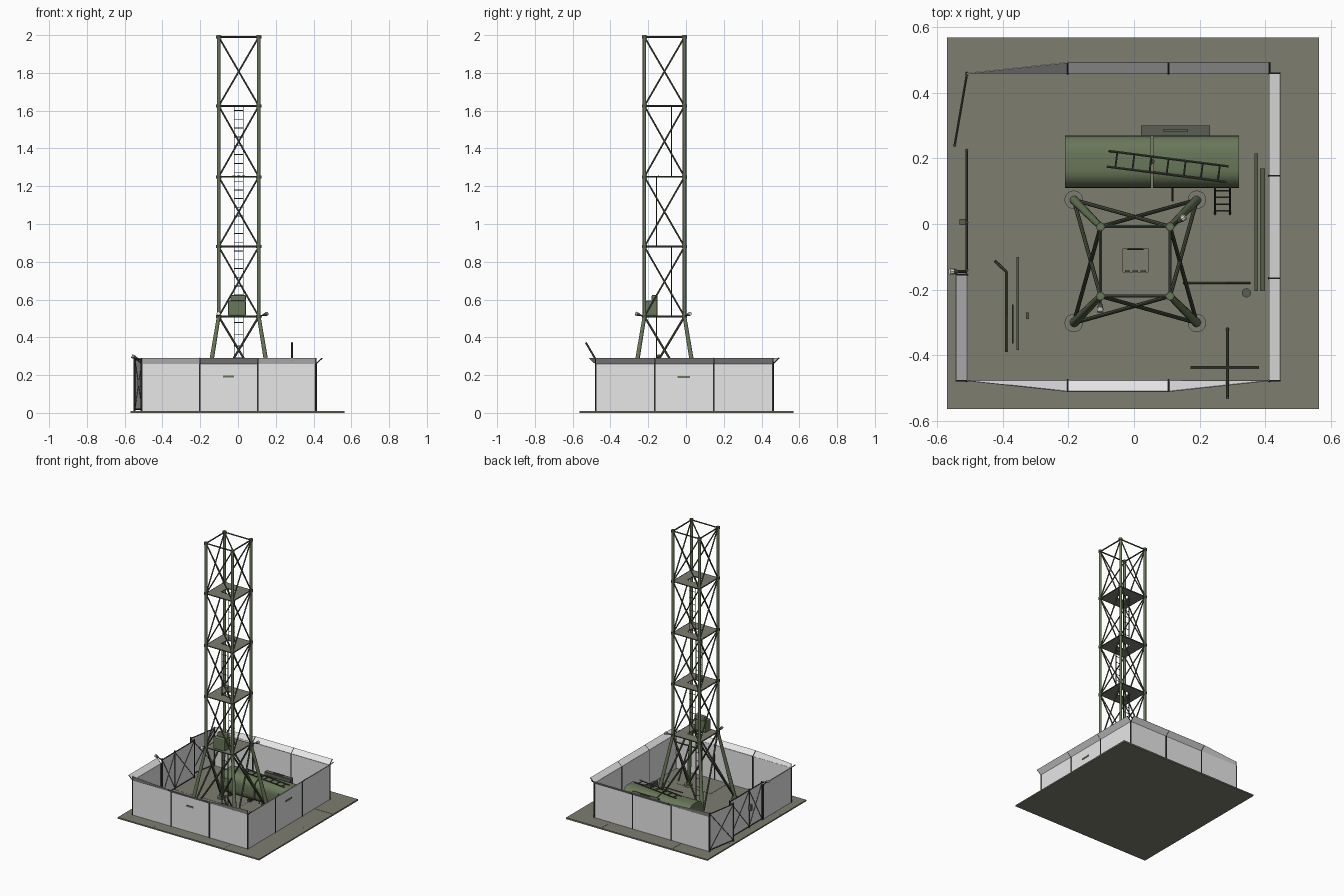
import bpy, bmesh, math, random
from mathutils import Vector, Matrix

if "Cube" in bpy.data.objects:
    bpy.data.objects.remove(bpy.data.objects["Cube"])
random.seed(4)


def material(name, r, g, b):
    m = bpy.data.materials.new(name)
    m.use_nodes = True
    m.diffuse_color = (r, g, b, 1)
    m.node_tree.nodes["Principled BSDF"].inputs["Base Color"].default_value = (r, g, b, 1)
    return m


CONCRETE = material("khaki concrete", 0.205, 0.205, 0.162)
SHEET = material("pale sheet metal", 0.8, 0.8, 0.8)
OLIVE = material("olive paint", 0.14, 0.185, 0.1)
MID = material("mid olive steel", 0.088, 0.108, 0.066)
BRACE = material("dark olive steel", 0.06, 0.068, 0.05)
DARK = material("dark steel", 0.05, 0.05, 0.047)
CRATE = material("grey green paint", 0.105, 0.11, 0.092)
LAMP = material("lamp white", 0.8, 0.8, 0.78)


def box(bm, x0, x1, y0, y1, z0, z1):
    mid = Vector(((x0 + x1) / 2, (y0 + y1) / 2, (z0 + z1) / 2))
    size = Matrix.Diagonal((x1 - x0, y1 - y0, z1 - z0, 1))
    bmesh.ops.create_cube(bm, size=1, matrix=Matrix.Translation(mid) @ size)


def rod(bm, a, b, r, sides=8, r2=None):
    a, b = Vector(a), Vector(b)
    turn = (b - a).to_track_quat("Z", "Y").to_matrix().to_4x4()
    bmesh.ops.create_cone(bm, cap_ends=True, segments=sides, radius1=r,
                          radius2=r if r2 is None else r2, depth=(b - a).length,
                          matrix=Matrix.Translation((a + b) / 2) @ turn)


def ladder(bm, foot, top, side, half, r, rungs):
    foot, top, side = Vector(foot), Vector(top), Vector(side).normalized() * half
    for s in (-1, 1):
        rod(bm, foot + side * s, top + side * s, r, 6)
    for i in range(rungs):
        p = foot.lerp(top, (i + 0.5) / rungs)
        rod(bm, p - side, p + side, r * 0.8, 6)


def finish(name, bm, mat, smooth=False):
    me = bpy.data.meshes.new(name)
    bm.to_mesh(me)
    bm.free()
    me.materials.append(mat)
    ob = bpy.data.objects.new(name, me)
    bpy.context.collection.objects.link(ob)
    if smooth:
        bpy.ops.object.select_all(action="DESELECT")
        ob.select_set(True)
        bpy.context.view_layer.objects.active = ob
        bpy.ops.object.shade_smooth_by_angle(angle=math.radians(40))
    return ob


# Ground: grid of concrete slabs, each a touch higher or lower than the next
bm = bmesh.new()
slab = 0.2835
for i in range(4):
    for j in range(4):
        x, y = -0.57 + i * slab, -0.565 + j * slab
        box(bm, x, x + slab, y, y + slab, 0, 0.009 + random.random() * 0.002)
finish("ground_slabs", bm, CONCRETE)

# Fence walls; each run: start, end, outward direction
L, R, F, B = -0.51, 0.413, -0.478, 0.46
WALL, TOP, OUT = 0.26, 0.29, 0.033
walls, flares, posts = bmesh.new(), bmesh.new(), bmesh.new()


def fence_run(a, b, out, panels, taper_start, taper_end):
    a, b, out = Vector(a), Vector(b), Vector(out)
    up = Vector((0, 0, 1))
    for i in range(panels):
        p, q = a.lerp(b, i / panels), a.lerp(b, (i + 1) / panels)
        face = [walls.verts.new(v) for v in (p + up * 0.01, q + up * 0.01, q + up * WALL, p + up * WALL)]
        walls.faces.new(face)
        start = 0 if i == 0 and taper_start else OUT
        end = 0 if i == panels - 1 and taper_end else OUT
        face = [flares.verts.new(v) for v in (p + up * WALL, q + up * WALL,
                                              q + up * TOP + out * end, p + up * TOP + out * start)]
        flares.faces.new(face)
    for i in range(panels + 1):
        p = a.lerp(b, i / panels)
        rod(posts, p, p + up * WALL, 0.005)
        tapered = (i == 0 and taper_start) or (i == panels and taper_end)
        rod(posts, p + up * WALL, p + up * TOP + out * (0 if tapered else OUT), 0.003, 6)


fence_run((L, F, 0), (R, F, 0), (0, -1, 0), 3, True, True)
fence_run((R, F, 0), (R, B, 0), (1, 0, 0), 3, False, False)
fence_run((R, B, 0), (L, B, 0), (0, 1, 0), 3, False, True)
fence_run((L, -0.155, 0), (L, F, 0), (-1, 0, 0), 1, False, False)

# Small plates on the fence
bm = bmesh.new()
box(bm, -0.08, -0.02, F - 0.005, F, 0.188, 0.199)
box(bm, R, R + 0.005, -0.045, 0.02, 0.185, 0.196)
finish("fence_plates", bm, OLIVE)

# Gate leaves: sheet-filled tube frames with a cross brace
bm = bmesh.new()


def gate_leaf(x0, y0, x1, y1):
    lo, hi = 0.02, 0.28
    for x, y in ((x0, y0), (x1, y1)):
        rod(bm, (x, y, lo - 0.01), (x, y, hi + 0.01), 0.005)
    for z in (lo, hi):
        rod(bm, (x0, y0, z), (x1, y1, z), 0.004, 6)
    rod(bm, (x0, y0, lo), (x1, y1, hi), 0.0035, 6)
    rod(bm, (x0, y0, hi), (x1, y1, lo), 0.0035, 6)
    walls.faces.new([walls.verts.new(v) for v in ((x0, y0, lo), (x1, y1, lo), (x1, y1, hi), (x0, y0, hi))])


gate_leaf(L, B - 0.005, -0.547, 0.24)
gate_leaf(L, 0.225, L, 0.005)
gate_leaf(L, 0.005, L, -0.14)
finish("gate_frames", bm, DARK)
bm = bmesh.new()
box(bm, -0.533, -0.513, -0.003, 0.015, 0.14, 0.18)
finish("gate_lock_box", bm, CRATE)

for name, bm in (("fence_and_gate_panels", walls), ("fence_flared_top", flares)):
    ob = finish(name, bm, SHEET)
    mod = ob.modifiers.new("thickness", "SOLIDIFY")
    mod.thickness, mod.offset = 0.003, 0
finish("fence_posts", posts, DARK)

# Tower geometry: levels and corners
CX, CY, H = 0.004, -0.114, 0.106
FOOT = 0.188
LEVELS = (0.51, 0.88, 1.25, 1.625, 1.99)
SIGNS = ((-1, -1), (1, -1), (1, 1), (-1, 1))


def corner(i, z, h=H):
    sx, sy = SIGNS[i % 4]
    return Vector((CX + sx * h, CY + sy * h, z))


legs, rings, braces, feet = bmesh.new(), bmesh.new(), bmesh.new(), bmesh.new()
for i in range(4):
    rod(legs, corner(i, LEVELS[0]), corner(i, 2.0), 0.0095, 10)
    rod(legs, corner(i, 0.01, FOOT), corner(i, LEVELS[0]), 0.014, 12, 0.01)
    rod(feet, corner(i, 0.008, FOOT), corner(i, 0.022, FOOT), 0.028, 20)
    for z in LEVELS:
        rod(braces, corner(i, z - 0.008), corner(i, min(z + 0.008, 2)), 0.0135, 12)
        rod(rings, corner(i, z), corner(i + 1, z), 0.005, 6)
    for z0, z1 in zip(LEVELS, LEVELS[1:]):
        rod(braces, corner(i, z0), corner(i + 1, z1), 0.0045, 6)
        rod(braces, corner(i + 1, z0), corner(i, z1), 0.0045, 6)
    rod(braces, corner(i, 0.02, FOOT), corner(i + 1, LEVELS[0]), 0.006, 8)
    rod(braces, corner(i + 1, 0.02, FOOT), corner(i, LEVELS[0]), 0.006, 8)
finish("tower_legs", legs, OLIVE, True)
finish("tower_rings", rings, BRACE)
finish("tower_braces", braces, MID)
finish("tower_feet", feet, CONCRETE)

# Platforms, each with a square hatch opening and hinges
HX0, HX1, HY0, HY1 = -0.034, 0.042, -0.147, -0.075
bm, hinges = bmesh.new(), bmesh.new()
for z in LEVELS[:4]:
    x0, x1, y0, y1 = CX - H, CX + H, CY - H, CY + H
    for strip in ((x0, x1, y0, HY0), (x0, x1, HY1, y1), (x0, HX0, HY0, HY1), (HX1, x1, HY0, HY1)):
        box(bm, *strip, z - 0.003, z + 0.003)
    for x in (-0.02, CX, 0.028):
        box(hinges, x - 0.008, x + 0.008, HY0 - 0.001, HY0 + 0.005, z, z + 0.006)
finish("platforms", bm, CONCRETE)
finish("hatch_hinges", hinges, DARK)

# Climbing ladders, alternating between the two sides of the hatch
bm = bmesh.new()
for i, (z0, z1) in enumerate(zip((0.01,) + LEVELS, LEVELS[:4])):
    y = -0.077 if i % 2 else -0.155
    ladder(bm, (CX, y, z0), (CX, y, z1), (1, 0, 0), 0.024, 0.0026, 8)
finish("tower_ladders", bm, BRACE)

# Control cabinet on the first platform
bm = bmesh.new()
box(bm, -0.053, 0.042, -0.213, -0.15, 0.513, 0.595)
box(bm, -0.04, 0.042, -0.182, -0.15, 0.59, 0.625)
cabinet = finish("control_cabinet", bm, OLIVE)
mod = cabinet.modifiers.new("edges", "BEVEL")
mod.width, mod.segments = 0.008, 2

# Flood lamps on the tower corners and the gate post
arms, heads = bmesh.new(), bmesh.new()
for start, tip in ((corner(2, 0.51), Vector((0.145, 0.015, 0.522))),
                   (corner(0, 0.51), Vector((-0.103, -0.255, 0.522))),
                   (Vector((L, -0.145, 0.28)), Vector((-0.55, -0.145, 0.296)))):
    d = (tip - start).normalized()
    rod(arms, start, tip, 0.004)
    rod(arms, tip - d * 0.012, tip + d * 0.003, 0.006, 10, 0.01)
    rod(heads, tip + d * 0.003, tip + d * 0.014, 0.01, 10)
finish("lamp_arms", arms, BRACE)
finish("lamp_heads", heads, LAMP)

# Twin storage tanks with rounded long edges, on saddles
bm = bmesh.new()
for x0, x1 in ((-0.21, 0.052), (0.058, 0.32)):
    box(bm, x0, x1, 0.11, 0.27, 0.02, 0.18)
long_edges = [e for e in bm.edges if abs(e.verts[0].co.x - e.verts[1].co.x) > 0.1]
bmesh.ops.bevel(bm, geom=long_edges, offset=0.055, segments=6, profile=0.5, affect="EDGES")
finish("storage_tanks", bm, OLIVE, True)
bm = bmesh.new()
for x in (-0.16, 0.0, 0.11, 0.27):
    box(bm, x - 0.01, x + 0.01, 0.125, 0.255, 0.009, 0.03)
rod(bm, (0.055, 0.19, 0.1), (0.055, 0.19, 0.185), 0.008)
rod(bm, (0.118, 0.07, 0.05), (0.118, 0.13, 0.09), 0.003)
finish("tank_saddles", bm, DARK)

# Equipment box behind the tanks
bm = bmesh.new()
box(bm, 0.022, 0.232, 0.27, 0.3, 0.009, 0.18)
box(bm, 0.09, 0.165, 0.28, 0.29, 0.18, 0.187)
finish("equipment_box", bm, CRATE)

# Loose ladders by the tanks
bm = bmesh.new()
ladder(bm, (-0.08, 0.199, 0.19), (0.285, 0.152, 0.19), (0.13, 1, 0), 0.024, 0.004, 7)
ladder(bm, (0.27, 0.03, 0.012), (0.27, 0.112, 0.14), (1, 0, 0), 0.023, 0.003, 4)
finish("loose_ladders", bm, BRACE)

# Beams and pipes lying in the yard
bm = bmesh.new()
box(bm, 0.367, 0.378, -0.205, 0.215, 0.009, 0.035)
box(bm, 0.384, 0.4, -0.205, 0.17, 0.009, 0.025)
box(bm, -0.359, -0.351, -0.385, -0.1, 0.009, 0.03)
rod(bm, (0.15, -0.18, 0.016), (0.355, -0.18, 0.016), 0.003)
rod(bm, (-0.39, -0.39, 0.016), (-0.39, -0.145, 0.016), 0.004)
rod(bm, (-0.39, -0.145, 0.016), (-0.425, -0.112, 0.016), 0.004)
rod(bm, (-0.37, -0.365, 0.014), (-0.37, -0.245, 0.014), 0.002, 6)
box(bm, -0.329, -0.321, -0.29, -0.27, 0.009, 0.02)
finish("yard_beams", bm, MID)
bm = bmesh.new()
rod(bm, (0.343, -0.21, 0.009), (0.343, -0.21, 0.05), 0.014, 14)
finish("yard_bollard", bm, CRATE)

# Crossed pole leaning over the front fence
bm = bmesh.new()
rod(bm, (0.285, -0.53, 0.372), (0.285, -0.32, 0.012), 0.005)
rod(bm, (0.172, -0.438, 0.222), (0.382, -0.438, 0.222), 0.005)
finish("leaning_pole", bm, MID)
